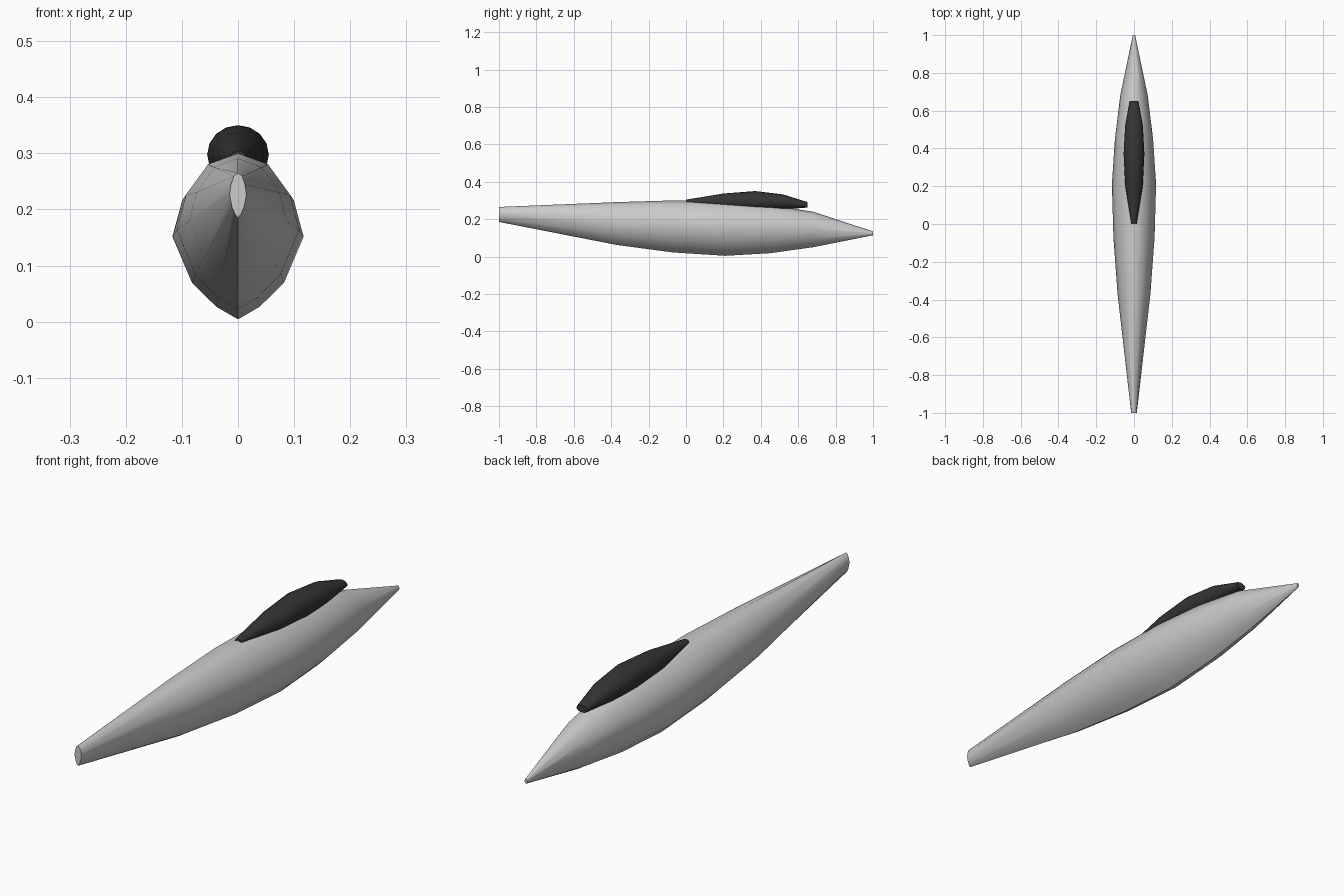
import bpy, bmesh, math

if "Cube" in bpy.data.objects:
    bpy.data.objects.remove(bpy.data.objects["Cube"])


def loft(name, stations, section):
    """Skin a closed section (x: -1..1, z: 0..1) through (y, half width, bottom, top)."""
    bm = bmesh.new()
    rings = [[bm.verts.new((x * w, y, lo + z * (hi - lo))) for x, z in section]
             for y, w, lo, hi in stations]
    n = len(section)
    for a, b in zip(rings, rings[1:]):
        for i in range(n):
            j = (i + 1) % n
            bm.faces.new((a[i], a[j], b[j], b[i]))
    bm.faces.new(rings[0])
    bm.faces.new(rings[-1])
    bmesh.ops.recalc_face_normals(bm, faces=bm.faces)
    mesh = bpy.data.meshes.new(name)
    bm.to_mesh(mesh)
    bm.free()
    obj = bpy.data.objects.new(name, mesh)
    bpy.context.collection.objects.link(obj)
    bpy.ops.object.select_all(action='DESELECT')
    obj.select_set(True)
    bpy.context.view_layer.objects.active = obj
    bpy.ops.object.shade_smooth_by_angle(angle=math.radians(50))
    return obj


# Fuselage: pointed-bottom section, mirrored about the centre line
half = [(0.33, 0.078), (0.70, 0.225), (1.0, 0.51), (0.85, 0.735), (0.49, 0.93)]
hull_section = [(0, 0)] + half + [(0, 1)] + [(-x, z) for x, z in reversed(half)]
loft("fuselage", [
    (-1.00, 0.015, 0.185, 0.265),
    (-0.37, 0.087, 0.062, 0.291),
    (-0.07, 0.109, 0.022, 0.300),
    (0.21, 0.117, 0.004, 0.293),
    (0.45, 0.101, 0.018, 0.275),
    (0.68, 0.073, 0.050, 0.240),
    (1.00, 0.006, 0.114, 0.134),
], hull_section)

# Canopy: round section tapering to blunt ends
circle = [(math.cos(math.tau * i / 16), 0.5 + 0.5 * math.sin(math.tau * i / 16))
          for i in range(16)]
canopy = loft("canopy", [
    (0.00, 0.014, 0.285, 0.304),
    (0.20, 0.046, 0.250, 0.337),
    (0.37, 0.055, 0.245, 0.350),
    (0.52, 0.047, 0.252, 0.332),
    (0.65, 0.024, 0.262, 0.291),
], circle)
dark = bpy.data.materials.new("dark_glass")
dark.diffuse_color = (0.035, 0.035, 0.037, 1)
dark.use_nodes = True
dark.node_tree.nodes["Principled BSDF"].inputs["Base Color"].default_value = dark.diffuse_color
canopy.data.materials.append(dark)
